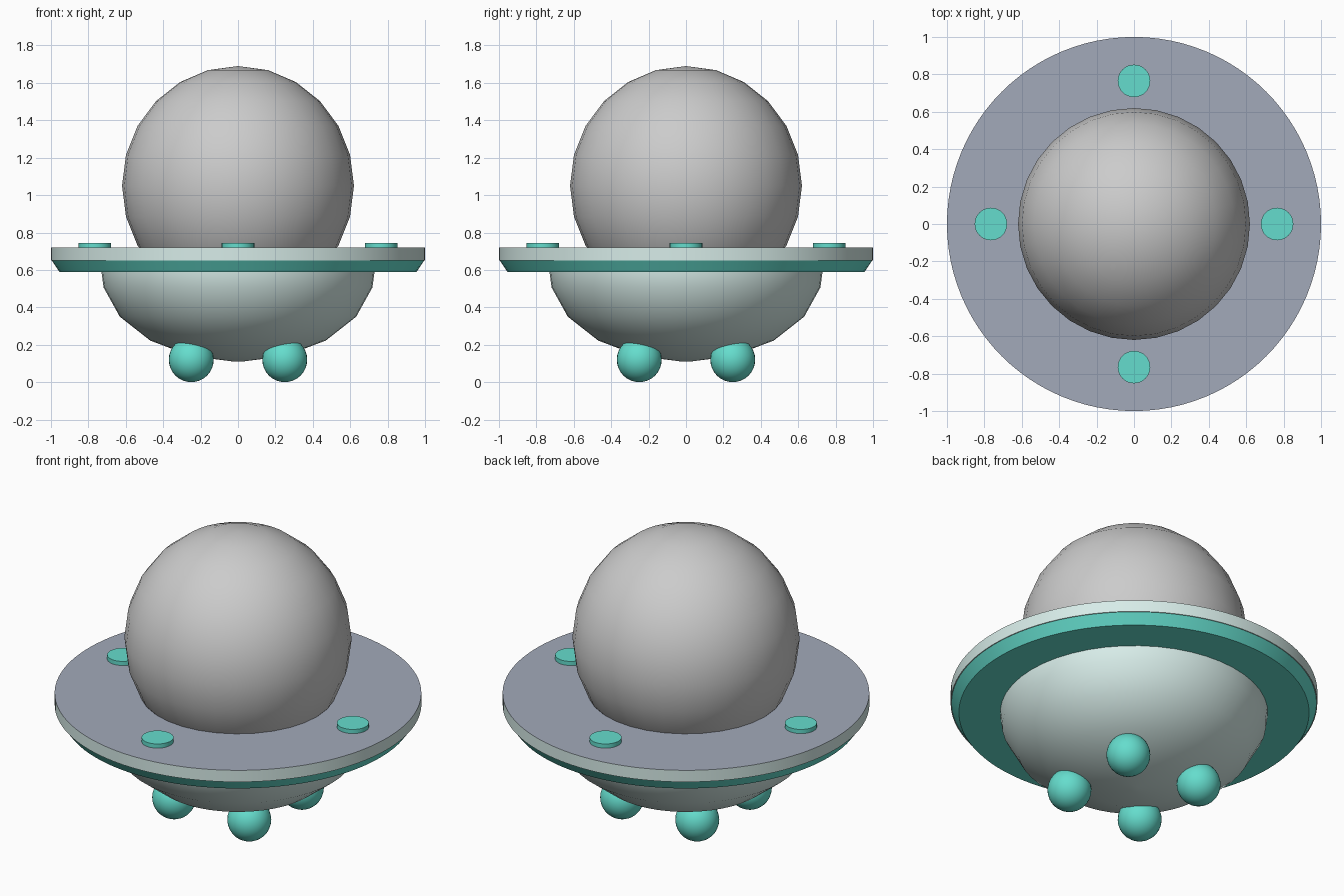
import bpy
import math

if "Cube" in bpy.data.objects:
    bpy.data.objects.remove(bpy.data.objects["Cube"])


def material(name, rgb):
    m = bpy.data.materials.new(name)
    m.diffuse_color = (*rgb, 1)
    m.use_nodes = True
    m.node_tree.nodes["Principled BSDF"].inputs["Base Color"].default_value = m.diffuse_color
    return m


TEAL = material("teal", (0.13, 0.72, 0.61))
PALE = material("pale", (0.68, 0.84, 0.81))
SLATE = material("slate", (0.36, 0.40, 0.49))


def finish(obj, name, *mats):
    obj.name = name
    for m in mats:
        obj.data.materials.append(m)
    bpy.ops.object.shade_smooth_by_angle(angle=math.radians(35))


def sphere(name, loc, r, rz, segs, rings, *mats):
    bpy.ops.mesh.primitive_uv_sphere_add(segments=segs, ring_count=rings, radius=1, location=loc)
    obj = bpy.context.object
    obj.scale = (r, r, rz)
    bpy.ops.object.transform_apply(location=False, rotation=False, scale=True)
    finish(obj, name, *mats)
    return obj


def lathe(name, profile, segs, *mats):
    """Spin an (r, z) profile around z; both ends are capped with flat discs."""
    verts = [(r * math.cos(a), r * math.sin(a), z) for r, z in profile
             for a in (2 * math.pi * i / segs for i in range(segs))]
    faces = [(k * segs + i, k * segs + (i + 1) % segs,
              (k + 1) * segs + (i + 1) % segs, (k + 1) * segs + i)
             for k in range(len(profile) - 1) for i in range(segs)]
    faces.append(tuple(reversed(range(segs))))
    top = (len(profile) - 1) * segs
    faces.append(tuple(range(top, top + segs)))
    mesh = bpy.data.meshes.new(name)
    mesh.from_pydata(verts, [], faces)
    obj = bpy.data.objects.new(name, mesh)
    bpy.context.collection.objects.link(obj)
    bpy.ops.object.select_all(action='DESELECT')
    obj.select_set(True)
    bpy.context.view_layer.objects.active = obj
    finish(obj, name, *mats)
    return obj


# Dome sitting in the saucer
sphere("dome", (0, 0, 1.05), 0.62, 0.64, 32, 12)

# Rounded underside bowl: lower half of a flattened sphere
steps = [math.radians(a) for a in (2, 20, 40, 60, 80, 90)]
lathe("lower_hull", [(0.73 * math.sin(a), 0.59 - 0.48 * math.cos(a)) for a in steps] + [(0.73, 0.62)],
      48, PALE)

# Saucer rim: pale edge with a slate deck, bevelled teal band below
rim = lathe("saucer_rim", [(1.0, 0.65), (1.0, 0.72)], 96, PALE, SLATE)
rim.data.polygons[-1].material_index = 1
lathe("rim_band", [(0.955, 0.59), (0.995, 0.65)], 96, TEAL)

# Four deck lights and four ball feet
for i in range(4):
    a = math.pi / 2 * i
    bpy.ops.mesh.primitive_cylinder_add(
        vertices=32, radius=0.087, depth=0.045,
        location=(0.765 * math.cos(a), 0.765 * math.sin(a), 0.7225))
    finish(bpy.context.object, f"deck_light_{i + 1}", TEAL)
    b = a + math.pi / 4
    d = 0.25 * math.sqrt(2)
    sphere(f"foot_{i + 1}", (d * math.cos(b), d * math.sin(b), 0.12), 0.12, 0.12, 32, 16, TEAL)
